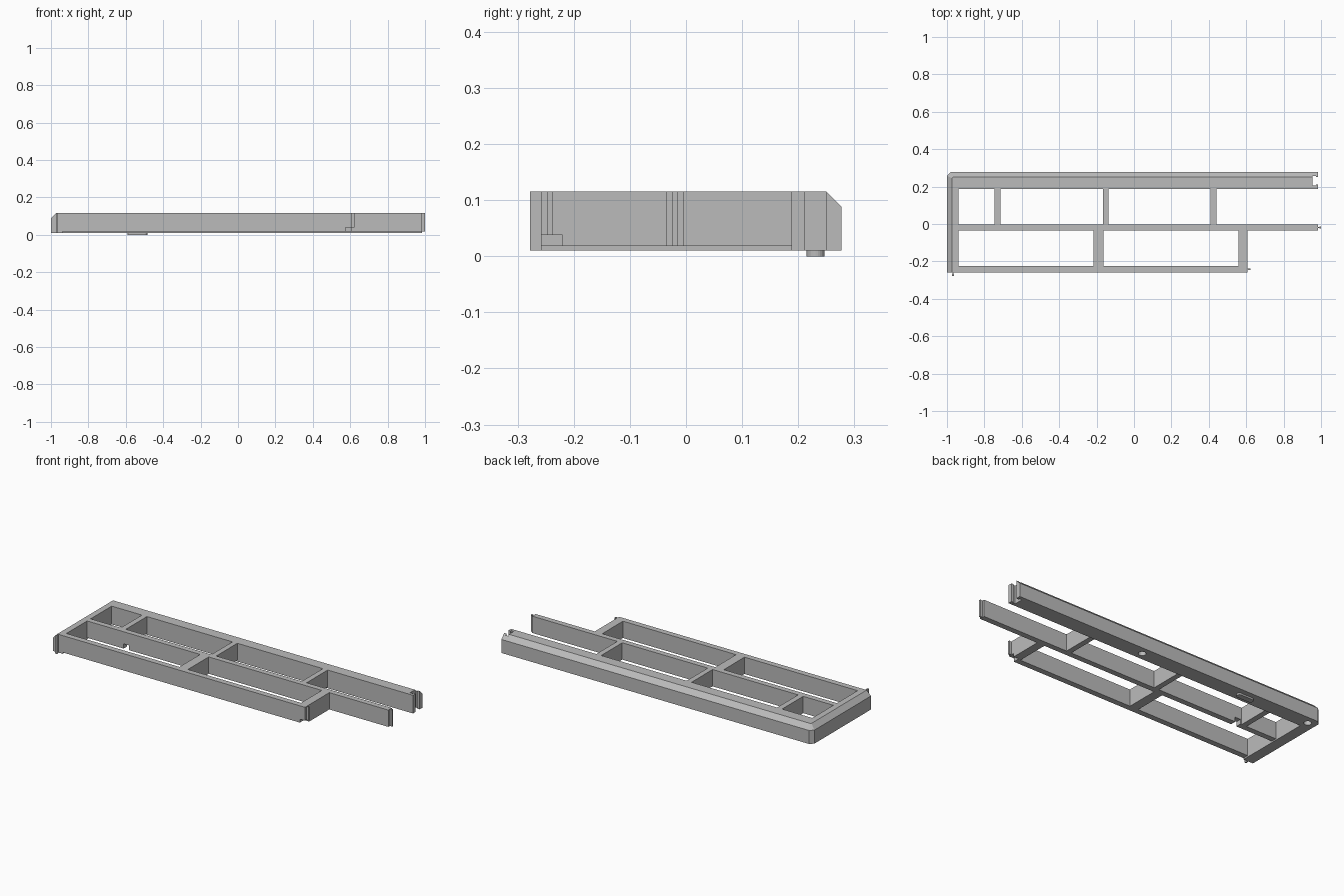
import bpy, bmesh, math
from mathutils import Matrix

cube = bpy.data.objects.get("Cube")
if cube:
    bpy.data.objects.remove(cube)

grey = bpy.data.materials.new("plain grey")
grey.use_nodes = True
COLOUR = (0.5, 0.5, 0.5, 1)
grey.diffuse_color = COLOUR
grey.node_tree.nodes["Principled BSDF"].inputs["Base Color"].default_value = COLOUR

TOP, BASE, RAISED = 0.115, 0.01, 0.018


def finish(name, bm):
    bmesh.ops.recalc_face_normals(bm, faces=bm.faces)
    mesh = bpy.data.meshes.new(name)
    bm.to_mesh(mesh)
    bm.free()
    mesh.materials.append(grey)
    obj = bpy.data.objects.new(name, mesh)
    bpy.context.collection.objects.link(obj)
    return obj


def prism(bm, outline, z0, z1):
    low = [bm.verts.new((x, y, z0)) for x, y in outline]
    face = bm.faces.new(low)
    new = bmesh.ops.extrude_face_region(bm, geom=[face])["geom"]
    for v in new:
        if isinstance(v, bmesh.types.BMVert):
            v.co.z = z1


def box(bm, x0, x1, y0, y1, z0, z1):
    prism(bm, [(x0, y0), (x1, y0), (x1, y1), (x0, y1)], z0, z1)


def cut(obj, bm):
    cutter = finish("cutter", bm)
    cutter.hide_render = True
    mod = obj.modifiers.new("cut", "BOOLEAN")
    mod.operation = "DIFFERENCE"
    mod.solver = "EXACT"
    mod.object = cutter
    bpy.context.view_layer.objects.active = obj
    bpy.ops.object.modifier_apply(modifier=mod.name)
    bpy.data.objects.remove(cutter)


# L-shaped outer rail with a clipped corner and a chamfered outer top edge
bm = bmesh.new()
prism(bm, [(-1, -0.258), (-0.938, -0.258), (-0.938, 0.188), (0.985, 0.188),
           (0.985, 0.277), (-0.98, 0.277), (-1, 0.257)], BASE, TOP)


def on_outside(v):
    return v.co.z > 0.1 and (v.co.x < -0.97 or v.co.y > 0.25)


edges = [e for e in bm.edges if all(on_outside(v) for v in e.verts)]
bmesh.ops.bevel(bm, geom=edges, offset=0.027, segments=1, affect="EDGES")
outer_rail = finish("outer_rail", bm)

# End socket and round blind holes in the underside
bm = bmesh.new()
prism(bm, [(0.955, 0.205), (0.972, 0.205), (0.972, 0.212), (1.02, 0.212),
           (1.02, 0.25), (0.972, 0.25), (0.972, 0.257), (0.955, 0.257)], 0, 0.2)
for x in (-0.95, 0.14):
    bmesh.ops.create_cone(bm, cap_ends=True, segments=32, radius1=0.02, radius2=0.02,
                          depth=0.06, matrix=Matrix.Translation((x, 0.231, 0.01)))
cut(outer_rail, bm)

# Inner grid: a slab with pockets removed
bm = bmesh.new()
box(bm, -0.938, 0.985, -0.258, 0.188, RAISED, TOP)
grid = finish("inner_grid", bm)
bm = bmesh.new()
for x0, x1 in ((-0.96, -0.216), (-0.162, 0.56)):
    box(bm, x0, x1, -0.225, -0.036, 0, 0.2)
for x0, x1 in ((-0.96, -0.745), (-0.713, -0.167), (-0.136, 0.41), (0.441, 1.1)):
    box(bm, x0, x1, -0.004, 0.22, 0, 0.2)
box(bm, 0.608, 1.1, -0.3, -0.036, 0, 0.2)
cut(grid, bm)

# Small bottom notches in the front corner and the middle beam
bm = bmesh.new()
box(bm, 0.575, 0.65, -0.3, -0.22, 0, 0.038)
box(bm, -0.705, -0.67, -0.05, 0.01, 0, 0.045)
cut(grid, bm)


def tongue(name, x, y, z0, length, angle):
    # Narrow neck with a wider head, pointing along +x before turning
    bm = bmesh.new()
    half = length / 2
    prism(bm, [(0, -0.003), (half, -0.003), (half, -0.005), (length, -0.005),
               (length, 0.005), (half, 0.005), (half, 0.003), (0, 0.003)], z0, TOP)
    bm.transform(Matrix.Translation((x, y, 0)) @ Matrix.Rotation(angle, 4, "Z"))
    finish(name, bm)


tongue("middle_tongue", 0.985, -0.019, RAISED, 0.015, 0)
tongue("short_end_tongue", 0.608, -0.242, 0.038, 0.014, 0)
tongue("front_tongue", -0.967, -0.258, BASE, 0.02, -math.pi / 2)

# Rounded locating peg under the back rail
bm = bmesh.new()
R = 0.016
outline = []
for cx, start in ((-0.501, -math.pi / 2), (-0.574, math.pi / 2)):
    for i in range(13):
        a = start + math.pi * i / 12
        outline.append((cx + R * math.cos(a), 0.231 + R * math.sin(a)))
prism(bm, outline, 0, BASE + 0.002)
finish("locating_peg", bm)
